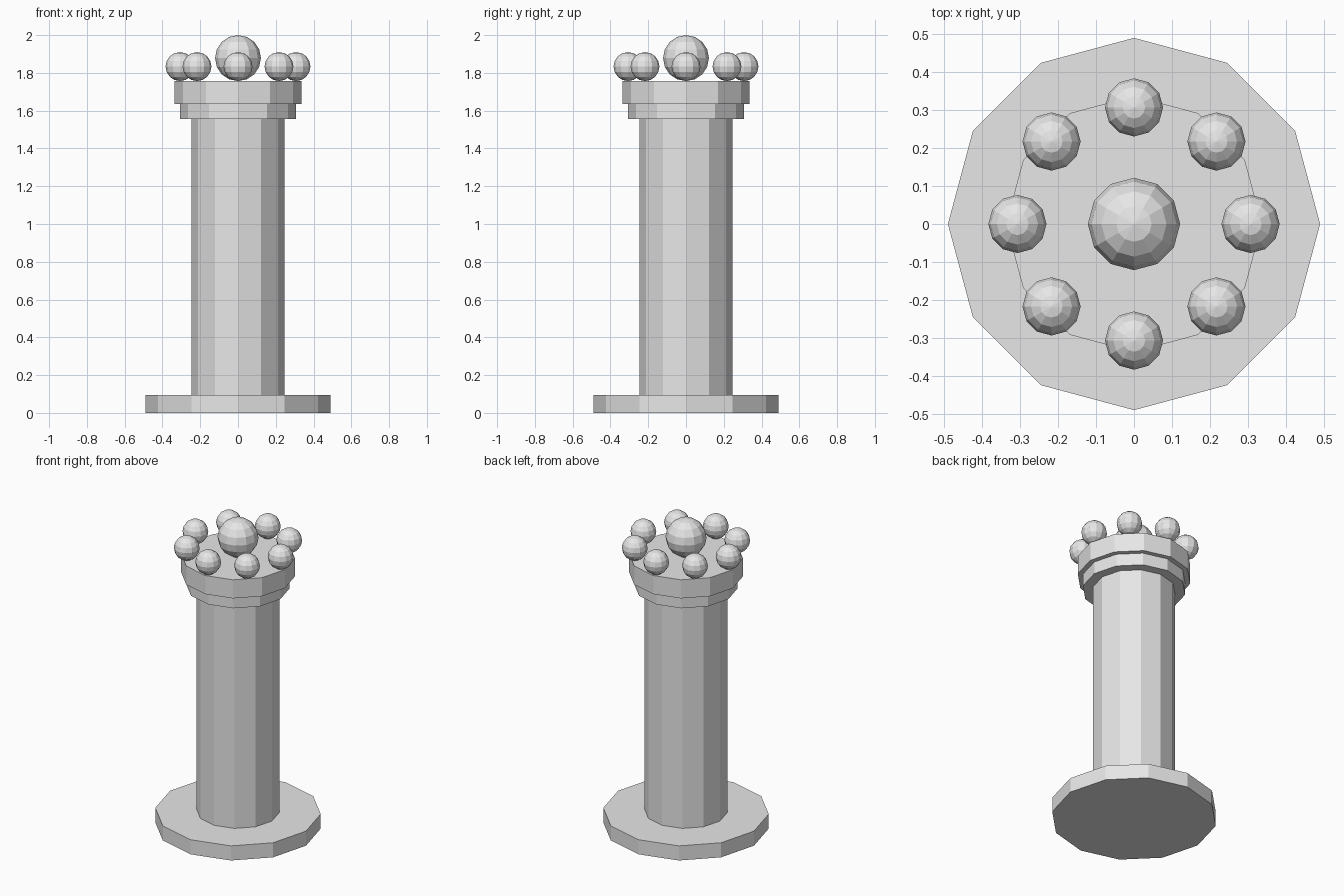
import bpy, math

if "Cube" in bpy.data.objects:
    bpy.data.objects.remove(bpy.data.objects["Cube"])

stone = bpy.data.materials.new("light_grey_stone")
stone.diffuse_color = (0.8, 0.8, 0.8, 1)
stone.use_nodes = True
stone.node_tree.nodes["Principled BSDF"].inputs["Base Color"].default_value = stone.diffuse_color


def finish(name):
    ob = bpy.context.object
    ob.name = name
    ob.data.materials.append(stone)
    return ob


def drum(name, radius, z0, z1):
    """Twelve-sided flat-shaded drum standing between two heights."""
    bpy.ops.mesh.primitive_cylinder_add(vertices=12, radius=radius, depth=z1 - z0,
                                        location=(0, 0, (z0 + z1) / 2))
    return finish(name)


def ball(name, radius, x, y, z):
    """Low-poly faceted ball."""
    bpy.ops.mesh.primitive_uv_sphere_add(segments=12, ring_count=8, radius=radius,
                                         location=(x, y, z))
    return finish(name)


# Base, shaft and stepped capital
CAP_TOP = 1.757
drum("base", 0.49, 0, 0.095)
drum("shaft", 0.245, 0.095, 1.557)
drum("capital_lower_ring", 0.306, 1.557, 1.636)
drum("capital_upper_ring", 0.337, 1.636, CAP_TOP)

# Large ball in the middle of the capital
ball("centre_ball", 0.1215, 0, 0, CAP_TOP + 0.1215)

# Ring of eight small balls around the rim
for i in range(8):
    a = i * math.pi / 4
    ball(f"rim_ball_{i + 1}", 0.0765, 0.307 * math.cos(a), 0.307 * math.sin(a),
         CAP_TOP + 0.0765)
